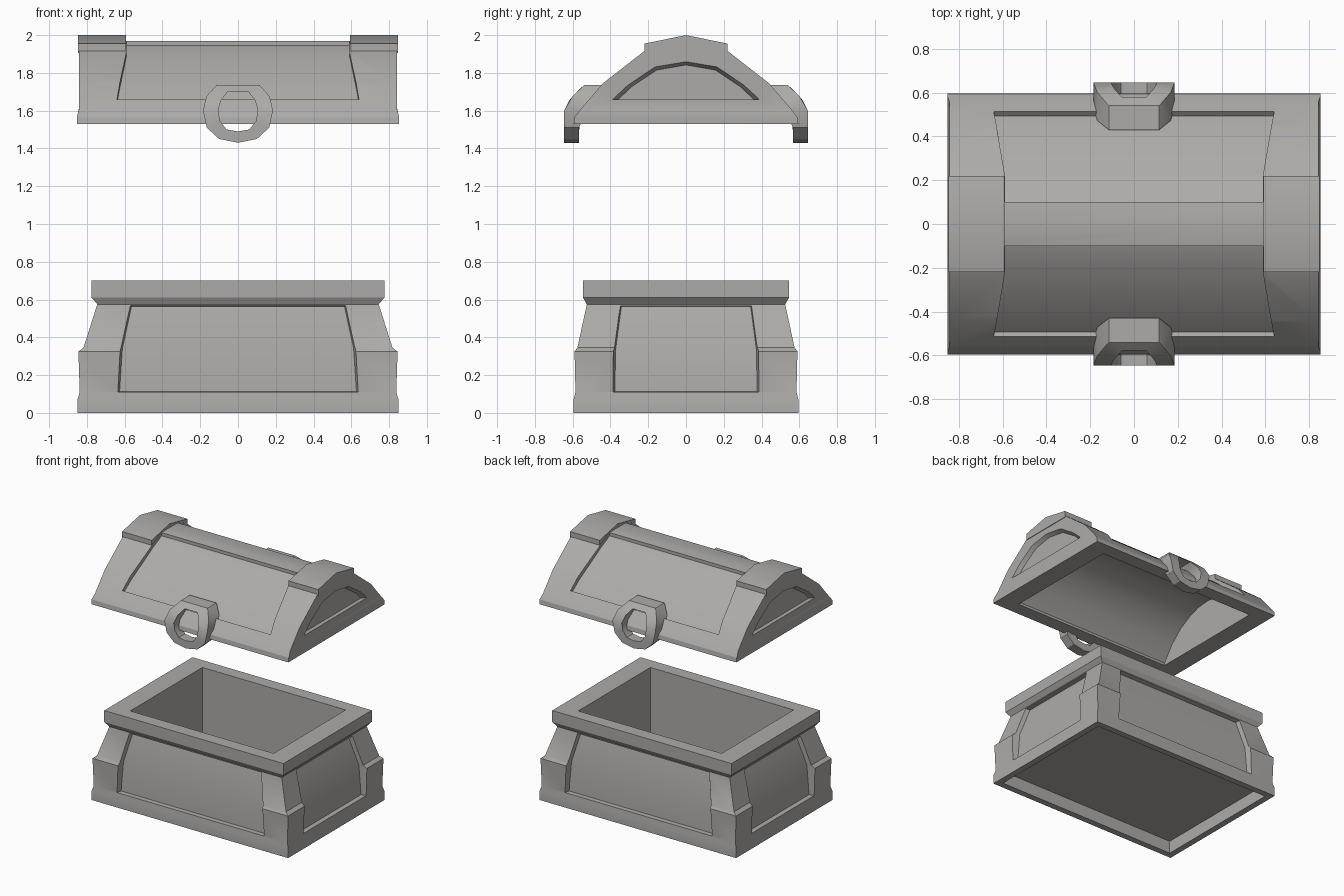
import bpy, bmesh, math

cube = bpy.data.objects.get("Cube")
if cube:
    bpy.data.objects.remove(cube)

stone = bpy.data.materials.new("warm grey stone")
stone.use_nodes = True
COLOR = (0.42, 0.41, 0.395, 1)
stone.diffuse_color = COLOR
stone.node_tree.nodes["Principled BSDF"].inputs["Base Color"].default_value = COLOR


def loft(name, sections, cyclic=False):
    """Skin equal-length point rings; cap the ends unless the loft is cyclic."""
    bm = bmesh.new()
    rings = [[bm.verts.new(p) for p in s] for s in sections]
    n = len(rings[0])
    pairs = list(zip(rings, rings[1:])) + ([(rings[-1], rings[0])] if cyclic else [])
    for a, b in pairs:
        for i in range(n):
            j = (i + 1) % n
            bm.faces.new((a[i], a[j], b[j], b[i]))
    if not cyclic:
        bm.faces.new(rings[0])
        bm.faces.new(rings[-1])
    bmesh.ops.recalc_face_normals(bm, faces=bm.faces)
    mesh = bpy.data.meshes.new(name)
    bm.to_mesh(mesh)
    bm.free()
    mesh.materials.append(stone)
    ob = bpy.data.objects.new(name, mesh)
    bpy.context.collection.objects.link(ob)
    return ob


def activate(ob):
    bpy.ops.object.select_all(action='DESELECT')
    ob.select_set(True)
    bpy.context.view_layer.objects.active = ob


def cut(target, cutter):
    """Subtract the cutter from the target and discard it."""
    mod = target.modifiers.new("cut", 'BOOLEAN')
    mod.operation = 'DIFFERENCE'
    mod.solver = 'EXACT'
    mod.object = cutter
    activate(target)
    bpy.ops.object.modifier_apply(modifier=mod.name)
    bpy.data.objects.remove(cutter)


def finish(ob, angle=25):
    activate(ob)
    bpy.ops.object.shade_smooth_by_angle(angle=math.radians(angle))


def rect(z, x, y):
    return [(-x, -y, z), (x, -y, z), (x, y, z), (-x, y, z)]


def mirror_profile(half):
    """Full outline from a half outline that runs from the side up to the middle."""
    return half + [(-y, z) for y, z in reversed(half) if y > 0]


def prism_x(name, x0, x1, outline):
    return loft(name, [[(x, y, z) for y, z in outline] for x in (x0, x1)])


# Chest body: plinth, corner cap step, leaning posts and rim
body = loft("chest_body", [rect(*s) for s in [
    (0, .85, .595), (.07, .85, .595), (.11, .838, .585), (.325, .845, .59),
    (.345, .818, .575), (.575, .745, .525), (.61, .775, .545), (.70, .775, .545)]])

# Recessed wall panels: (z inside, z outside, half width, depth plane)
def panel_cutter(rows, out, turn, sign):
    secs = []
    for zi, zo, w, d in rows:
        pts = [(-w + .018, d, zi), (w - .018, d, zi), (w + .01, out, zo), (-w - .01, out, zo)]
        secs.append([(sign * q, p, z) if turn else (p, sign * q, z) for p, q, z in pts])
    return loft("panel_cutter", secs)

FRONT = [(.112, .108, .645, .548), (.34, .34, .63, .54), (.562, .59, .582, .492)]
SIDE = [(.112, .108, .395, .80), (.34, .34, .39, .785), (.562, .59, .36, .712)]
for sign in (-1, 1):
    cut(body, panel_cutter(FRONT, .66, False, sign))
    cut(body, panel_cutter(SIDE, .92, True, sign))

# Storage space and hollow underside
cut(body, loft("storage_cutter", [rect(.115, .62, .445), rect(.8, .62, .445)]))
cut(body, loft("underside_cutter", [rect(-.1, .80, .545), rect(.10, .80, .545)]))
finish(body)

# Lid shell: arched profile with a slightly flared lower edge
lid = prism_x("lid", -.843, .843, mirror_profile([
    (.595, 1.53), (.59, 1.565), (.56, 1.605), (.44, 1.745), (.215, 1.92),
    (.10, 1.97), (0, 1.97)]))
bm = bmesh.new()
bm.from_mesh(lid.data)
for z in (1.57, 1.61):
    bmesh.ops.bisect_plane(bm, geom=bm.verts[:] + bm.edges[:] + bm.faces[:],
                           plane_co=(0, 0, z), plane_no=(0, 0, 1))
for v in bm.verts:
    if v.co.z < 1.575:
        v.co.x = math.copysign(.852, v.co.x)
bm.to_mesh(lid.data)
bm.free()

# Sunken lid panels between the end bands
INNER = [(.10, 1.945, .59), (.215, 1.89, .59), (.43, 1.708, .628), (.492, 1.642, .64)]
OUTER = [(.10, 2.1, .59), (.32, 2.1, .59), (.6, 1.90, .628), (.62, 1.755, .64)]
for sign in (-1, 1):
    secs = []
    for (yi, zi, w), (yo, zo, _) in zip(INNER, OUTER):
        secs.append([(-w, sign * yi, zi), (w, sign * yi, zi),
                     (w, sign * yo, zo), (-w, sign * yo, zo)])
    cut(lid, loft("lid_panel_cutter", secs))

# Arched recess in each end of the lid
def end_outline(grow):
    return mirror_profile([(.36 + 1.8 * grow, 1.658), (.29 + grow, 1.725 + grow * .6),
                           (.155 + grow * .5, 1.815 + grow), (0, 1.842 + grow)])

for sign in (-1, 1):
    cut(lid, loft("end_cutter", [[(sign * x, y, z) for y, z in end_outline(g)]
                                 for x, g in ((.812, 0), (.845, .018), (.9, .018))]))

# Vaulted space inside the lid
cut(lid, prism_x("vault_cutter", -.70, .70, mirror_profile([
    (.485, 1.4), (.485, 1.55), (.40, 1.67), (.30, 1.76), (.2, 1.815), (.1, 1.85), (0, 1.86)])))
finish(lid)

# Raised caps on the ridge at both ends
for sign, side in ((-1, "right"), (1, "left")):
    cap = prism_x("ridge_cap_" + side, sign * .592, sign * .848, mirror_profile([
        (.22, 1.905), (.22, 1.955), (0, 2.0)]))
    finish(cap)

# Ring clasps on the front and back edges of the lid
OUT = [(0, 1.43), (.10, 1.45), (.165, 1.51), (.185, 1.60), (.168, 1.675), (.115, 1.735), (0, 1.735)]
IN = [(0, 1.49), (.06, 1.50), (.095, 1.545), (.105, 1.60), (.09, 1.655), (.055, 1.70), (0, 1.70)]


def loop(half):
    return half + [(-x, z) for x, z in half[-2:0:-1]]


def front_y(z):
    return .645 - .105 * (max(0, z - 1.6) / .135) ** 1.5


def back_y(z):
    return .567 - .137 * max(0, z - 1.54) / .195


for sign, side in ((-1, "front"), (1, "back")):
    secs = []
    for (xo, zo), (xi, zi) in zip(loop(OUT), loop(IN)):
        secs.append([(xo, sign * back_y(zo), zo), (xo, sign * front_y(zo), zo),
                     (xi, sign * front_y(zi), zi), (xi, sign * back_y(zi), zi)])
    finish(loft("ring_clasp_" + side, secs, cyclic=True), 30)
